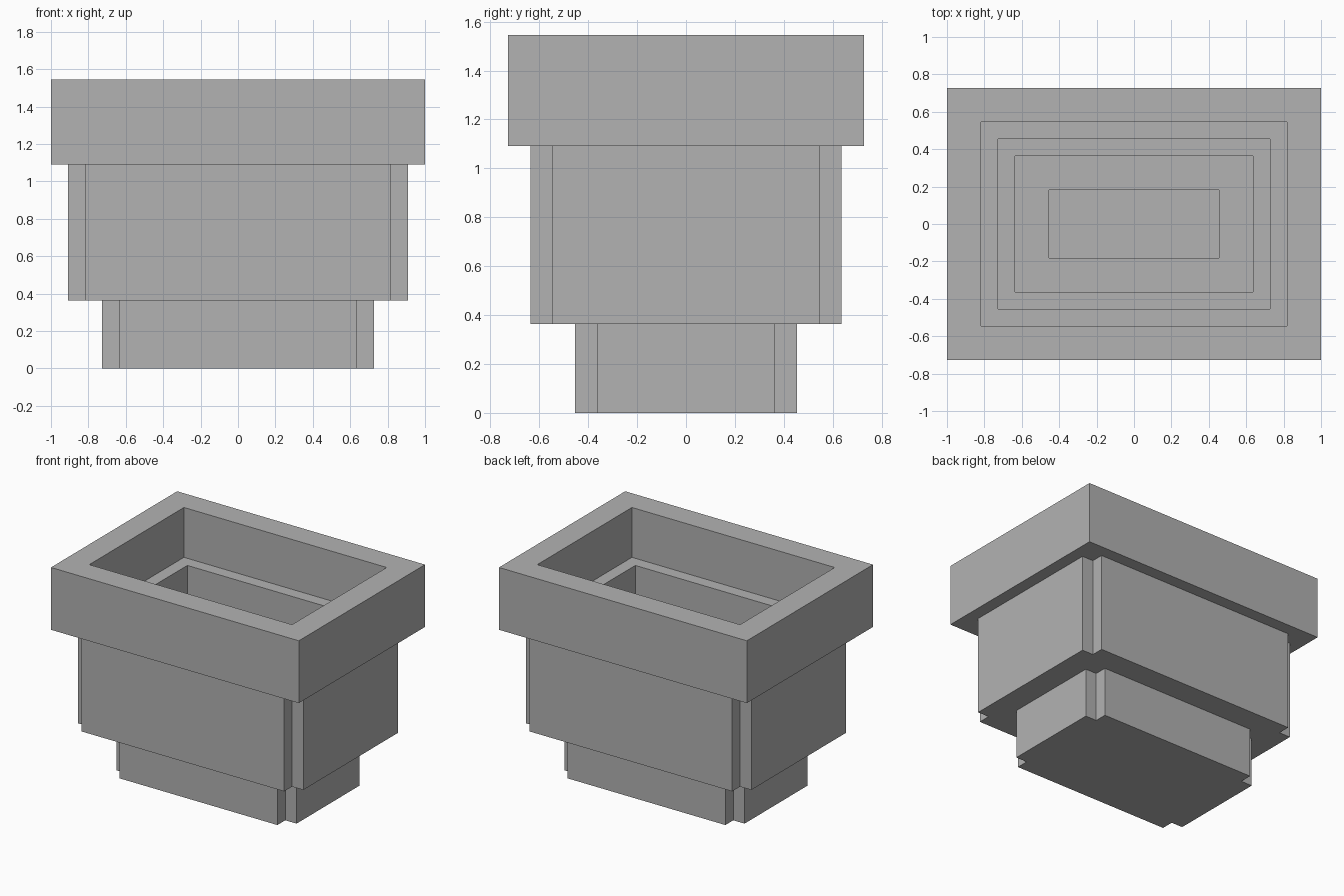
import bpy
import bmesh

U = 1 / 11  # one design unit

cube = bpy.data.objects.get("Cube")
if cube:
    bpy.data.objects.remove(cube)

grey = bpy.data.materials.new("stone grey")
grey.use_nodes = True
colour = (0.448, 0.448, 0.448, 1)
grey.diffuse_color = colour
grey.node_tree.nodes["Principled BSDF"].inputs["Base Color"].default_value = colour


def rect(x, y):
    """Counter-clockwise rectangle from half sizes."""
    return [(x, -y), (x, y), (-x, y), (-x, -y)]


def notched(x, y):
    """Counter-clockwise rectangle with a square notch at each corner."""
    points = []
    for sx, sy in ((1, -1), (1, 1), (-1, 1), (-1, -1)):
        corner = [(sx * (x - 1), sy * y), (sx * (x - 1), sy * (y - 1)), (sx * x, sy * (y - 1))]
        points += corner if sx * sy < 0 else corner[::-1]
    return points


def shell(name, stations, cap_start=False, cap_end=False):
    """Join outlines in order: walls between heights, flat rings at equal heights."""
    bm = bmesh.new()
    loops = [[bm.verts.new((x * U, y * U, z * U)) for x, y in outline] for outline, z in stations]
    for k in range(len(loops) - 1):
        a, b = loops[k], loops[k + 1]
        if stations[k][1] != stations[k + 1][1]:
            for i in range(len(a)):
                j = (i + 1) % len(a)
                bm.faces.new((a[i], a[j], b[j], b[i]))
            continue
        # Flat ring: faces down when growing outwards, up when shrinking
        edges = []
        for loop in (a, b):
            for i, v in enumerate(loop):
                w = loop[(i + 1) % len(loop)]
                edges.append(bm.edges.get((v, w)) or bm.edges.new((v, w)))
        made = bmesh.ops.triangle_fill(bm, edges=edges, use_beauty=True)["geom"]
        grows = abs(b[0].co.x) > abs(a[0].co.x)
        for f in made:
            if isinstance(f, bmesh.types.BMFace):
                f.normal_update()
                if (f.normal.z > 0) == grows:
                    f.normal_flip()
    if cap_start:
        bm.faces.new(loops[0][::-1])
    if cap_end:
        bm.faces.new(loops[-1])
    mesh = bpy.data.meshes.new(name)
    bm.to_mesh(mesh)
    bm.free()
    mesh.materials.append(grey)
    bpy.context.collection.objects.link(bpy.data.objects.new(name, mesh))


foot, body, lip = notched(8, 5), notched(10, 7), rect(11, 8)

# Outside: foot, body and overhanging rim
shell("foot", [(foot, 0), (foot, 4)], cap_start=True)
shell("body", [(foot, 4), (body, 4), (body, 12)])
shell("rim", [(body, 12), (lip, 12), (lip, 17), (rect(9, 6), 17)])

# Inside: basin stepping down to a small floor
steps = []
top = 17
for x, y in ((9, 6), (8, 5), (7, 4), (5, 2)):
    steps += [(rect(x, y), top), (rect(x, y), top - 4)]
    top -= 4
shell("basin", steps, cap_end=True)
